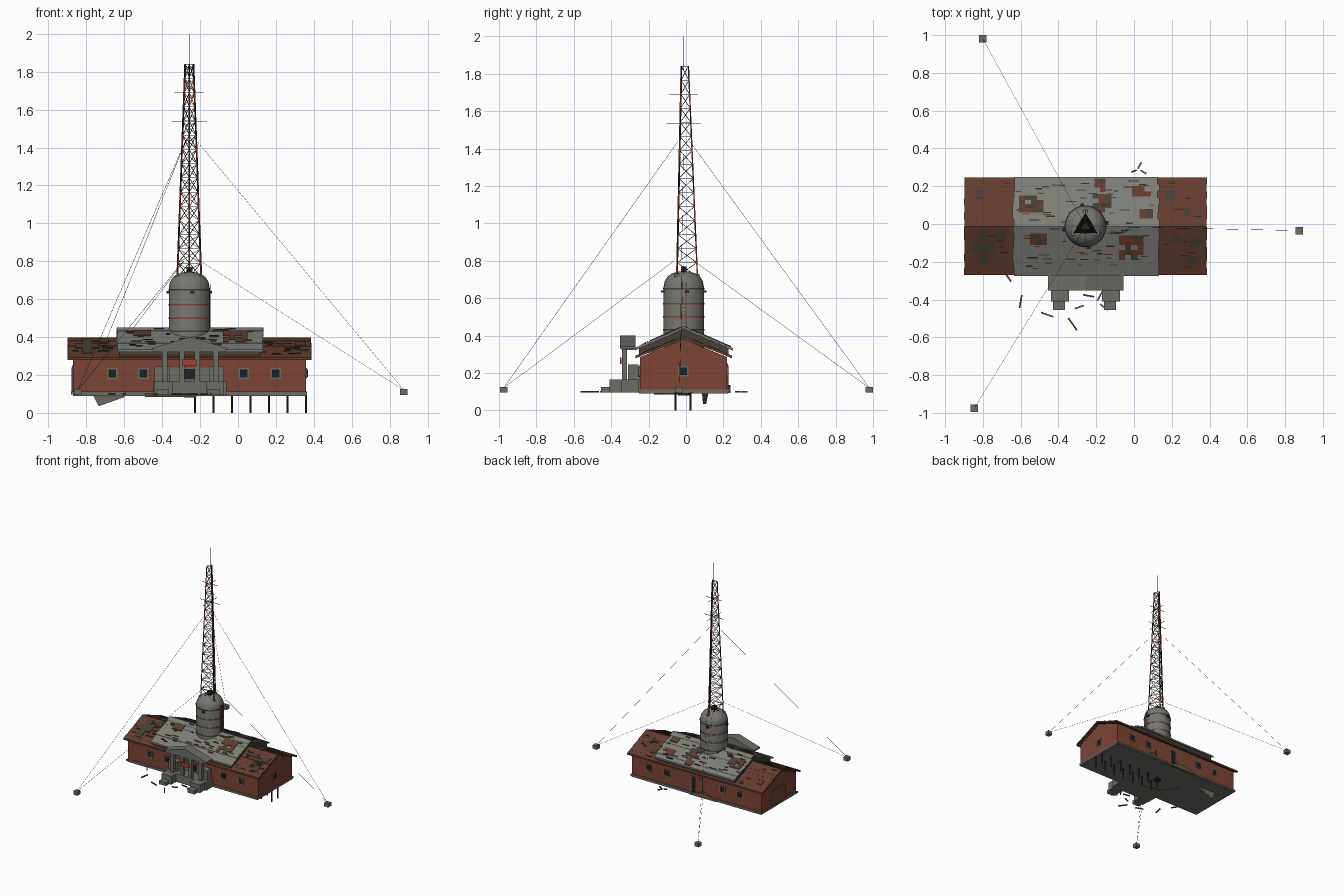
import bpy, bmesh, math, random
from mathutils import Vector

random.seed(4)
cube = bpy.data.objects.get("Cube")
if cube:
    bpy.data.objects.remove(cube, do_unlink=True)

COLOURS = {
    "brick": (0.205, 0.056, 0.036), "brown_shingle": (0.125, 0.044, 0.026),
    "grey_shingle": (0.21, 0.21, 0.19), "tank_grey": (0.18, 0.18, 0.165),
    "concrete": (0.155, 0.155, 0.137), "dark_metal": (0.03, 0.022, 0.018),
    "rust_red": (0.36, 0.05, 0.032), "glass": (0.012, 0.015, 0.018),
    "rotten_wood": (0.06, 0.05, 0.036), "olive_earth": (0.13, 0.105, 0.06),
}
MATS = {}
for name, rgb in COLOURS.items():
    m = bpy.data.materials.new(name)
    m.use_nodes = True
    m.diffuse_color = (*rgb, 1)
    m.node_tree.nodes["Principled BSDF"].inputs["Base Color"].default_value = (*rgb, 1)
    MATS[name] = m


class Part:
    """Collects simple solids into one object."""
    def __init__(self, name, *mats):
        self.name, self.mats, self.bm = name, mats, bmesh.new()

    def prism(self, ring_a, ring_b, mat=0):
        a = [self.bm.verts.new(p) for p in ring_a]
        b = [self.bm.verts.new(p) for p in ring_b]
        n = len(a)
        faces = [self.bm.faces.new(a), self.bm.faces.new(b[::-1])]
        for i in range(n):
            j = (i + 1) % n
            faces.append(self.bm.faces.new((a[i], b[i], b[j], a[j])))
        for f in faces:
            f.material_index = mat

    def box(self, x0, x1, y0, y1, z0, z1, mat=0):
        rect = [(x0, y0), (x1, y0), (x1, y1), (x0, y1)]
        self.prism([(x, y, z0) for x, y in rect], [(x, y, z1) for x, y in rect], mat)

    def beam(self, a, b, r, mat=0, sides=4):
        a, b = Vector(a), Vector(b)
        q = (b - a).to_track_quat('Z', 'Y')
        ring = [q @ Vector((r * math.cos(t), r * math.sin(t), 0))
                for t in (math.tau * (i + .5) / sides for i in range(sides))]
        self.prism([a + v for v in ring], [b + v for v in ring], mat)

    def slope(self, x0, x1, y0, y1, ridge, pitch, thick, mat=0):
        """Plate lying on a roof slope."""
        z = lambda y: ridge - pitch * abs(y - RIDGE_Y)
        pts = [(x0, y0), (x1, y0), (x1, y1), (x0, y1)]
        self.prism([(x, y, z(y) - thick) for x, y in pts],
                   [(x, y, z(y)) for x, y in pts], mat)

    def done(self):
        bmesh.ops.recalc_face_normals(self.bm, faces=self.bm.faces)
        me = bpy.data.meshes.new(self.name)
        self.bm.to_mesh(me)
        self.bm.free()
        for m in self.mats:
            me.materials.append(MATS[m])
        ob = bpy.data.objects.new(self.name, me)
        bpy.context.scene.collection.objects.link(ob)
        return ob


RIDGE_Y, PITCH, GREY_PITCH = -0.012, 0.41, 0.44
CX, CY = -0.257, -0.012

# Hall walls with gable ends, on a slab
p = Part("hall_walls", "brick")
gable = [(-0.245, 0.105), (0.22, 0.105), (0.22, 0.285), (RIDGE_Y, 0.38), (-0.245, 0.285)]
p.prism([(-0.87, y, z) for y, z in gable], [(0.36, y, z) for y, z in gable])
p.done()
p = Part("floor_slab", "concrete")
p.box(-0.87, 0.36, -0.25, 0.225, 0.09, 0.1)
p.box(-0.88, 0.365, -0.257, 0.232, 0.098, 0.112)
p.done()

# Roof layers, laid in ragged courses
def roof(name, mat, x0, x1, ridge, pitch, ragged, rows=7, width=0.257):
    p = Part(name, mat)
    step = width / rows
    for side in (-1, 1):
        for i in range(rows):
            ya, yb = RIDGE_Y + side * i * step, RIDGE_Y + side * (i + 1) * step
            lift = random.uniform(-0.002, 0.002)
            p.slope(x0 + random.uniform(0, ragged), x1 - random.uniform(0, ragged),
                    min(ya, yb), max(ya, yb), ridge + lift, pitch, 0.014)
    p.done()

roof("brown_roof", "brown_shingle", -0.9, 0.388, 0.397, PITCH, 0.004)
roof("grey_roof", "grey_shingle", -0.645, 0.135, 0.45, GREY_PITCH, 0.012, width=0.262)
p = Part("roof_filler", "rotten_wood")
for s in (-1, 1):
    ya, yb = sorted((RIDGE_Y, RIDGE_Y + s * 0.24))
    p.slope(-0.625, 0.115, ya, yb, 0.437, GREY_PITCH, 0.045)
p.done()

# Missing shingle patches: ragged cells on the grey layer, holes on the brown
p = Part("roof_patches", "brown_shingle", "rotten_wood", "dark_metal")
for x0, x1, y0, y1 in [(-0.61, -0.48, 0.06, 0.15), (-0.22, -0.12, 0.06, 0.16),
                       (-0.21, -0.15, 0.17, 0.24), (-0.01, 0.09, 0.12, 0.2),
                       (-0.08, 0.05, -0.19, -0.06), (-0.55, -0.46, -0.11, -0.05),
                       (0.03, 0.1, 0.03, 0.08)]:
    cols, rows = round((x1 - x0) / 0.03), round((y1 - y0) / 0.025)
    dx, dy = (x1 - x0) / cols, (y1 - y0) / rows
    for i in range(cols * rows):
        x, y = x0 + i % cols * dx, y0 + i // cols * dy
        if random.random() < 0.85:
            p.slope(x, x + dx, y, y + dy, 0.455, GREY_PITCH, 0.006, random.random() < 0.3)
for x0, x1, y0, y1 in [(-0.82, -0.77, -0.22, -0.03), (-0.86, -0.73, -0.15, -0.09),
                       (-0.73, -0.68, -0.08, -0.03), (-0.84, -0.8, 0.14, 0.18),
                       (0.17, 0.22, 0.13, 0.18), (0.3, 0.36, -0.12, -0.07),
                       (0.2, 0.25, -0.1, -0.06), (0.26, 0.29, 0.04, 0.09),
                       (0.28, 0.33, -0.22, -0.17)]:
    p.slope(x0, x1, y0, y1, 0.402, PITCH, 0.006, 1)
for i in range(120):
    y = RIDGE_Y + random.choice((-1, 1)) * random.uniform(0.015, 0.24)
    x = random.uniform(-0.88, 0.32)
    w = random.uniform(0.02, 0.06)
    grey = -0.64 < x < 0.13 - w
    if not grey and x < -0.64 and x + w > -0.65:
        continue
    p.slope(x, x + w, y - 0.003, y + 0.003, 0.455 if grey else 0.402,
            GREY_PITCH if grey else PITCH, 0.006, random.choice((0, 1, 2) if grey else (1, 2)))
p.done()

# Windows and doors
p = Part("windows_and_doors", "concrete", "glass", "brick", "rust_red")
for x in (-0.663, -0.5, 0.03, 0.2):
    for y, s in ((-0.245, -1), (0.22, 1)):
        for half, out, mat in ((0.028, 0.005, 0), (0.02, 0.008, 1)):
            ya, yb = sorted((y, y + s * out))
            p.box(x - half, x + half, ya, yb, 0.208 - half, 0.208 + half, mat)
for half, out, mat in ((0.028, 0.005, 0), (0.02, 0.008, 1)):
    p.box(0.36, 0.36 + out, -0.015 - half, -0.015 + half, 0.21 - half, 0.21 + half, mat)
for half, top, out, mat in ((0.095, 0.25, 0.005, 0), (0.085, 0.24, 0.008, 2)):
    p.box(-0.87 - out, -0.87, -0.012 - half, -0.012 + half, 0.113, top, mat)
p.box(-0.31, -0.2, 0.22, 0.225, 0.113, 0.25, 0)
p.box(-0.3, -0.25, 0.22, 0.228, 0.113, 0.24, 2)
p.box(-0.25, -0.21, 0.22, 0.228, 0.113, 0.24, 1)
p.box(-0.41, -0.1, -0.25, -0.245, 0.113, 0.24, 0)
p.box(-0.29, -0.22, -0.253, -0.245, 0.178, 0.232, 1)
p.box(-0.292, -0.218, -0.352, -0.344, 0.248, 0.282, 3)
p.done()

# Entrance portico
p = Part("portico", "concrete")
p.box(-0.445, -0.06, -0.345, -0.25, 0.095, 0.165)
for x0, x1 in ((-0.44, -0.345), (-0.17, -0.075)):
    p.box(x0, x1, -0.41, -0.345, 0.095, 0.165)
    p.box(x0 + .01, x1 - .02, -0.455, -0.41, 0.095, 0.125)
for x in (-0.4, -0.113):
    p.box(x - .04, x + .04, -0.31, -0.255, 0.165, 0.245)
for x in (-0.386, -0.295, -0.215, -0.118):
    p.box(x - .014, x + .014, -0.343, -0.315, 0.165, 0.325)
tri = [(-0.445, 0.322), (-0.065, 0.322), (-0.065, 0.334), (-0.255, 0.39), (-0.445, 0.334)]
p.prism([(x, -0.345, z) for x, z in tri], [(x, -0.275, z) for x, z in tri])
for s in (-1, 1):
    rake = [(-0.255, 0.39), (-0.255 + s * .2, 0.33), (-0.255 + s * .2, 0.341), (-0.255, 0.401)]
    p.prism([(x, -0.352, z) for x, z in rake], [(x, -0.27, z) for x, z in rake])
p.done()

# Domed tank with hoops
profile = [(0.108, 0.33), (0.108, 0.66), (0.102, 0.69), (0.087, 0.715), (0.062, 0.733), (0.03, 0.742)]
p = Part("domed_tank", "tank_grey")
rings = [[(CX + r * math.cos(math.tau * i / 32), CY + r * math.sin(math.tau * i / 32), z)
          for i in range(32)] for r, z in profile]
grid = [[p.bm.verts.new(c) for c in ring] for ring in rings]
for a, b in zip(grid, grid[1:]):
    for i in range(32):
        j = (i + 1) % 32
        p.bm.faces.new((a[i], a[j], b[j], b[i]))
p.bm.faces.new(grid[-1])
p.bm.faces.new(grid[0][::-1])
tank = p.done()
bpy.context.view_layer.objects.active = tank
tank.select_set(True)
bpy.ops.object.shade_smooth_by_angle(angle=math.radians(35))

p = Part("tank_fittings", "brick", "dark_metal", "rotten_wood")
for z, mat in ((0.43, 2), (0.5, 0), (0.57, 0), (0.65, 2)):
    p.beam((CX, CY, z - .004), (CX, CY, z + .004), 0.1105, mat, 32)
for i in range(4):
    t = math.tau * i / 4 + 0.15
    x, y = CX + 0.112 * math.cos(t), CY + 0.112 * math.sin(t)
    p.box(x - .01, x + .01, y - .01, y + .01, 0.63, 0.642, 1)
for s in (-1, 1):
    p.beam((CX + .11, CY + s * .012, 0.42), (CX + .11, CY + s * .012, 0.68), 0.002, 0)
for i in range(13):
    z = 0.43 + i * 0.02
    p.beam((CX + .11, CY - .012, z), (CX + .11, CY + .012, z), 0.002, 0)
p.box(CX - .016, CX + .016, CY - .016, CY + .016, 0.735, 0.77, 1)
p.done()

# Three-legged lattice mast
Z0, Z1, BAYS = 0.715, 1.84, 15
def corner(k, i):
    f = i / BAYS
    r = 0.073 + (0.025 - 0.073) * f
    t = math.radians(90 + 120 * k)
    return Vector((CX + r * math.cos(t), CY + r * math.sin(t), Z0 + (Z1 - Z0) * f))

p = Part("lattice_mast", "dark_metal", "rust_red", "grey_shingle", "brown_shingle")
for k in range(3):
    foot = corner(k, 0)
    p.box(foot.x - .012, foot.x + .012, foot.y - .012, foot.y + .012, 0.7, 0.728, 2)
    for i in range(BAYS):
        a, b, c, d = corner(k, i), corner(k, i + 1), corner(k + 1, i), corner(k + 1, i + 1)
        p.beam(a, b, 0.005, (i // 2 + 1) % 2)
        for u, v, mat in ((a, d, 0), (c, b, 0), (b, d, 3)):
            p.beam(u, v, 0.0018, mat)
p.beam((CX, CY, 1.82), (CX, CY, 2.0), 0.002)
for z, arm in ((1.69, 0.077), (1.535, 0.093)):
    for dx, dy in ((1, 0), (0, 1)):
        ends = [(CX + s * arm * dx, CY + s * arm * dy, z) for s in (-1, 1)]
        p.beam(ends[0], ends[1], 0.002, 2)
p.done()

# Guy wires and anchor blocks
blocks, wires = Part("anchor_blocks", "concrete"), Part("guy_wires", "dark_metal")
for x, y in ((0.875, -0.035), (-0.8, 0.98), (-0.845, -0.975)):
    blocks.box(x - .02, x + .02, y - .02, y + .02, 0.095, 0.126)
    out = (Vector((x, y)) - Vector((CX, CY))).normalized()
    for z, r in ((1.44, 0.035), (0.8, 0.06)):
        wires.beam((CX + out.x * r, CY + out.y * r, z), (x, y, 0.12), 0.0009)
blocks.done()
wires.done()

# Stilts and underside wreckage
p = Part("stilts", "dark_metal")
for i in range(7):
    for y in (-0.055, 0.025):
        p.beam((-0.226 + i * .0973, y, 0), (-0.226 + i * .0973, y, 0.095), 0.006, 0, 8)
p.beam((CX, CY, 0.08), (CX, CY, 0.095), 0.03, 0, 10)
p.done()
p = Part("fallen_panel", "concrete", "olive_earth")
panel = [(-0.765, 0.095), (-0.735, 0.035), (-0.595, 0.085), (-0.62, 0.098)]
p.prism([(x, 0.085 + (0.095 - z) * .1, z) for x, z in panel],
        [(x, 0.12 - (0.095 - z) * .2, z) for x, z in panel])
heap = [(-0.45, 0.093), (-0.19, 0.093), (-0.24, 0.122), (-0.33, 0.135), (-0.41, 0.115)]
p.prism([(x, 0.222, z) for x, z in heap], [(x, 0.238, z) for x, z in heap], 1)
crescent = [(-0.22, -0.17), (-0.38, -0.15), (-0.49, 0), (-0.4, -0.11)]
p.prism([(x, y, 0.085) for x, y in crescent], [(x, y, 0.092) for x, y in crescent], 1)
p.done()

# Scattered planks
p = Part("scattered_planks", "rotten_wood", "concrete")
for x, y, turn, half in ((-0.6, -0.41, 80, .035), (-0.665, -0.285, 125, .025), (-0.46, -0.48, -20, .035),
                         (-0.325, -0.53, -55, .04), (-0.41, -0.37, 45, .03), (-0.29, -0.44, 20, .025),
                         (-0.18, -0.38, 60, .03), (-0.16, -0.44, -40, .025), (-0.24, -0.38, -10, .03),
                         (0.03, 0.31, 60, .02), (0, 0.28, 20, .015), (0.05, 0.275, -30, .018)):
    t = math.radians(turn)
    d = Vector((math.cos(t), math.sin(t), 0)) * half
    c = Vector((x, y, 0.1))
    p.beam(c - d, c + d, 0.006, random.randint(0, 1))
p.done()
